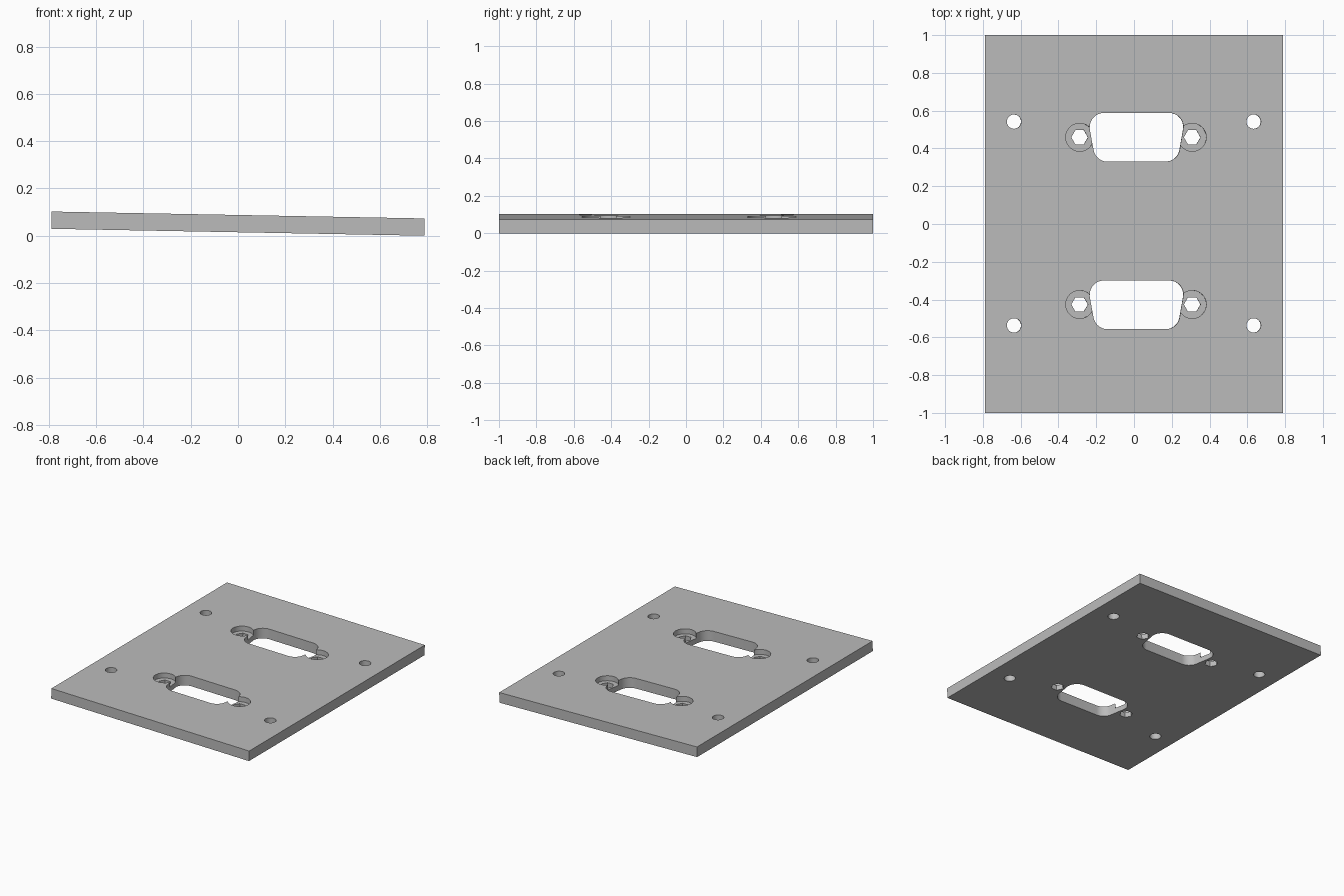
import bpy, bmesh
from math import radians, sin, cos, tan, pi

cube = bpy.data.objects.get("Cube")
if cube:
    bpy.data.objects.remove(cube, do_unlink=True)

WIDTH, LENGTH, THICK = 1.577, 2.0, 0.073
TILT = radians(1.06)
BORE_DEPTH = 0.036

grey = bpy.data.materials.new("plain grey")
grey.use_nodes = True
grey.diffuse_color = (0.5, 0.5, 0.5, 1)
grey.node_tree.nodes["Principled BSDF"].inputs["Base Color"].default_value = (0.5, 0.5, 0.5, 1)


def prism(name, outline, z0, z1):
    """Extrude a closed 2D outline between two heights."""
    bm = bmesh.new()
    face = bm.faces.new([bm.verts.new((x, y, z0)) for x, y in outline])
    new = bmesh.ops.extrude_face_region(bm, geom=[face])["geom"]
    bmesh.ops.translate(bm, vec=(0, 0, z1 - z0),
                        verts=[v for v in new if isinstance(v, bmesh.types.BMVert)])
    bmesh.ops.recalc_face_normals(bm, faces=bm.faces)
    mesh = bpy.data.meshes.new(name)
    bm.to_mesh(mesh)
    bm.free()
    mesh.materials.append(grey)
    obj = bpy.data.objects.new(name, mesh)
    bpy.context.collection.objects.link(obj)
    return obj


def arc(cx, cy, r, start, end, steps):
    angles = [radians(start + (end - start) * i / steps) for i in range(steps + 1)]
    return [(cx + r * cos(a), cy + r * sin(a)) for a in angles]


def circle(cx, cy, r, sides):
    return arc(cx, cy, r, 0, 360, sides)[:-1]


def connector_outline(cx, cy, half_w=0.248, half_h=0.129, r=0.075):
    """Rounded trapezoid, wider at the back, with sides slanting ten degrees."""
    top_x, corner_y = half_w - r, half_h - r
    low_x = top_x - 2 * corner_y * tan(radians(10))
    right = arc(top_x, corner_y, r, 90, -10, 12) + arc(low_x, -corner_y, r, -10, -90, 10)
    left = [(-x, y) for x, y in reversed(right)]
    return [(cx + x, cy + y) for x, y in right + left]


# Base plate
hw, hl, ht = WIDTH / 2, LENGTH / 2, THICK / 2
plate = prism("plate", [(-hw, -hl), (hw, -hl), (hw, hl), (-hw, hl)], -ht, ht)


def cut(outline, z0=-1.0):
    """Cut an outline down to z0 (all the way through by default)."""
    cutter = prism("cutter", outline, z0, 1.0)
    cutter.hide_render = True
    mod = plate.modifiers.new("cut", "BOOLEAN")
    mod.operation, mod.solver, mod.object = "DIFFERENCE", "EXACT", cutter
    bpy.context.view_layer.objects.active = plate
    bpy.ops.object.modifier_apply(modifier=mod.name)
    bpy.data.objects.remove(cutter, do_unlink=True)


# Connector openings, each with a screw recess and hexagonal hole at both ends
for y_open, y_screw in ((0.459, 0.459), (-0.428, -0.426)):
    cut(connector_outline(0.013, y_open))
    for x in (-0.288, 0.308):
        cut(circle(x, y_screw, 0.074, 48), ht - BORE_DEPTH)
        cut(circle(x, y_screw, 0.044, 6))

# Corner mounting holes
for x in (-0.636, 0.633):
    for y in (-0.537, 0.542):
        cut(circle(x, y, 0.038, 32))

# Smooth the round walls, keep the rims sharp
bpy.ops.object.select_all(action="DESELECT")
plate.select_set(True)
bpy.context.view_layer.objects.active = plate
bpy.ops.object.shade_smooth_by_angle(angle=radians(30))

# Slight tilt, lower edge resting on the ground
plate.rotation_euler.y = TILT
plate.location.z = hw * sin(TILT) + ht * cos(TILT)
